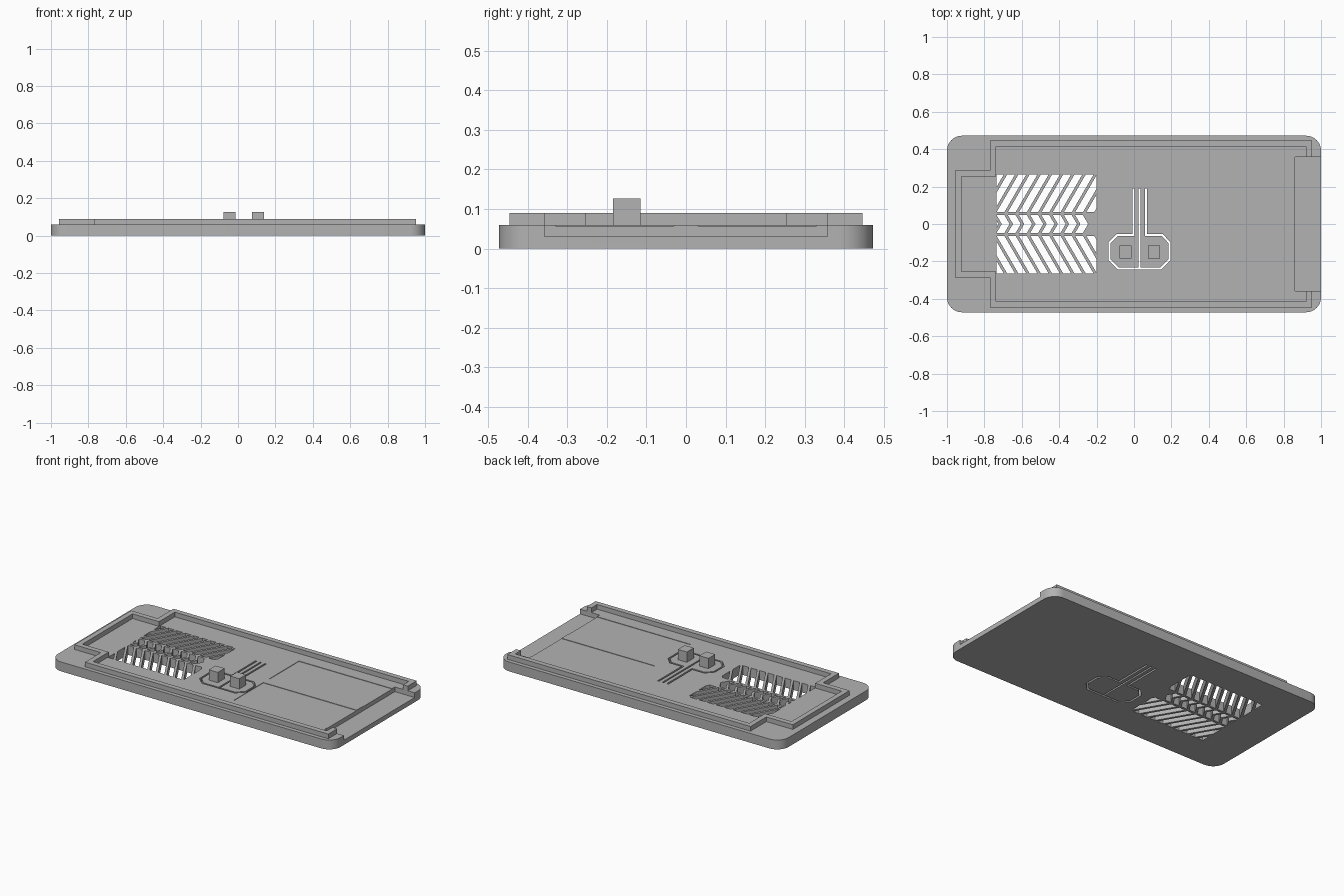
import bpy, bmesh, math
from mathutils import Vector

if "Cube" in bpy.data.objects:
    bpy.data.objects.remove(bpy.data.objects["Cube"])

grey = bpy.data.materials.new("plain_grey")
grey.use_nodes = True
colour = (0.45, 0.45, 0.45, 1)
grey.diffuse_color = colour
grey.node_tree.nodes["Principled BSDF"].inputs["Base Color"].default_value = colour


def prism(name, outlines, z0, z1, x_limits=None):
    """Extrude flat outlines from z0 to z1, optionally trimmed in x."""
    bm = bmesh.new()
    for pts in outlines:
        bm.faces.new([bm.verts.new((p[0], p[1], z0)) for p in pts])
    if x_limits:
        for x, side in zip(x_limits, (-1, 1)):
            bmesh.ops.bisect_plane(bm, geom=bm.verts[:] + bm.edges[:] + bm.faces[:],
                                   plane_co=(x, 0, 0), plane_no=(side, 0, 0), clear_outer=True)
    ext = bmesh.ops.extrude_face_region(bm, geom=bm.faces[:], use_keep_orig=True)
    top = [v for v in ext["geom"] if isinstance(v, bmesh.types.BMVert)]
    bmesh.ops.translate(bm, verts=top, vec=(0, 0, z1 - z0))
    bmesh.ops.recalc_face_normals(bm, faces=bm.faces[:])
    mesh = bpy.data.meshes.new(name)
    bm.to_mesh(mesh)
    bm.free()
    mesh.materials.append(grey)
    obj = bpy.data.objects.new(name, mesh)
    bpy.context.collection.objects.link(obj)
    return obj


def rect(x0, x1, y0, y1):
    return [(x0, y0), (x1, y0), (x1, y1), (x0, y1)]


def strip(path, width):
    """Outline of a constant-width band with mitred corners along a path."""
    pts = [Vector(p) for p in path]
    left, right = [], []
    for i, p in enumerate(pts):
        dirs = []
        if i > 0:
            dirs.append((p - pts[i - 1]).normalized())
        if i < len(pts) - 1:
            dirs.append((pts[i + 1] - p).normalized())
        normals = [Vector((-d.y, d.x)) for d in dirs]
        mitre = sum(normals, Vector((0, 0))).normalized()
        mitre *= width / 2 / mitre.dot(normals[0])
        left.append(p + mitre)
        right.append(p - mitre)
    return left + right[::-1]


def rounded_rect(hx, hy, r, steps=8):
    pts = []
    for k, (sx, sy) in enumerate([(1, 1), (-1, 1), (-1, -1), (1, -1)]):
        for i in range(steps + 1):
            a = math.pi / 2 * (k + i / steps)
            pts.append((sx * (hx - r) + r * math.cos(a), sy * (hy - r) + r * math.sin(a)))
    return pts


# Base plate
FLOOR = 0.06
base = prism("base_plate", [rounded_rect(1, 0.472, 0.08)], 0, FLOOR)

# End notch and the two shallow floor pockets
cutters = [prism("notch_cutter", [rect(0.86, 1.1, -0.357, 0.357)], 0.03, 0.2),
           prism("pocket_cutter", [rect(0.2, 0.87, -0.33, -0.03),
                                   rect(0.2, 0.87, 0.03, 0.33)], 0.057, 0.2)]

# Vent: slanted slots either side of a row of chevrons
X0, X1, PITCH, GAP = -0.735, -0.2, 0.06, 0.042
slots, chevrons = [], []
for i in range(-3, 11):
    x = X0 + i * PITCH
    for s in (1, -1):
        slots.append([(x, s * 0.063), (x + GAP, s * 0.063),
                      (x + GAP + 0.117, s * 0.265), (x + 0.117, s * 0.265)])
    if i < 8:
        chevrons.append([(x, -0.048), (x + GAP, -0.048), (x + GAP + 0.028, 0),
                         (x + GAP, 0.048), (x, 0.048), (x + 0.028, 0)])
cutters.append(prism("slot_cutter", slots, -0.1, 0.2, (X0, X1)))
cutters.append(prism("chevron_cutter", chevrons, -0.1, 0.2, (X0, X1)))

# Thin slits that free the two sprung button tabs
MID = 0.03
half = [(0.033, 0.19), (0.033, -0.058), (0.12, -0.058),
        (0.16, -0.1), (0.16, -0.192), (0.115, -0.237)]
loop = [(MID - x, y) for x, y in half] + [(MID + x, y) for x, y in half[::-1]]
cutters.append(prism("tab_slit_cutter", [strip(loop, 0.011)], -0.1, 0.2))
cutters.append(prism("middle_slit_cutter", [rect(MID - 0.005, MID + 0.005, -0.236, 0.19)], -0.1, 0.2))

for c in cutters:
    mod = base.modifiers.new(c.name, 'BOOLEAN')
    mod.operation, mod.solver, mod.object = 'DIFFERENCE', 'EXACT', c
bpy.context.view_layer.update()
cut_mesh = bpy.data.meshes.new_from_object(
    base.evaluated_get(bpy.context.evaluated_depsgraph_get()))
base.modifiers.clear()
base.data = cut_mesh
for c in cutters:
    bpy.data.objects.remove(c)

# Raised rim, open at the notched end
side = [(0.935, 0.357), (0.935, 0.43), (-0.753, 0.43), (-0.753, 0.27), (-0.94, 0.27)]
rim = prism("rim", [strip(side + [(x, -y) for x, y in side[::-1]], 0.033)], FLOOR, 0.09)

# Buttons
for name, s in (("left_button", 1), ("right_button", -1)):
    cx = MID + s * 0.076
    prism(name, [rect(cx - 0.032, cx + 0.032, -0.184, -0.115)], FLOOR, 0.126)

# Smooth the rounded plate corners, keep other edges sharp
bpy.ops.object.select_all(action='DESELECT')
base.select_set(True)
bpy.context.view_layer.objects.active = base
bpy.ops.object.shade_smooth_by_angle(angle=math.radians(30))
